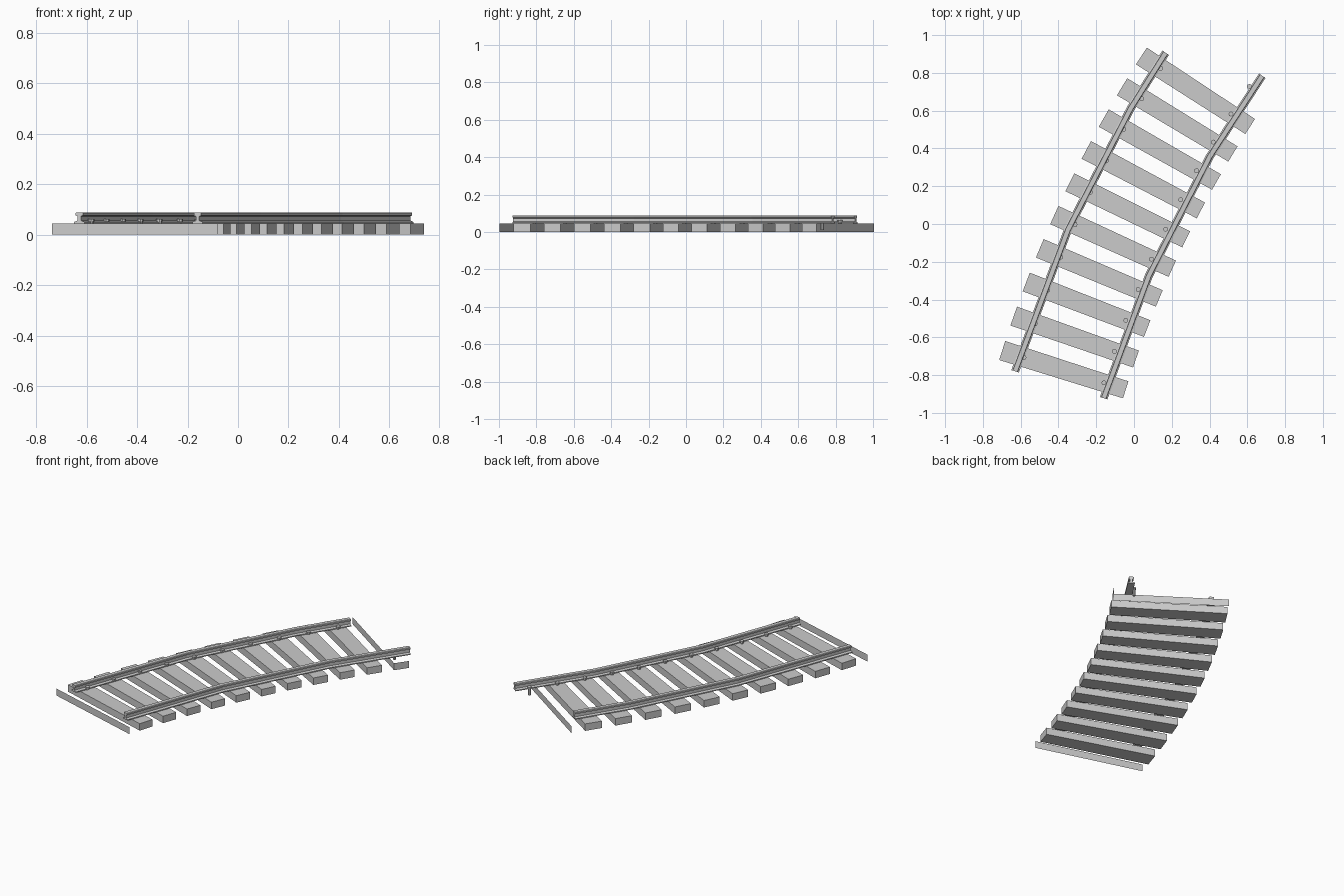
import bpy, bmesh, math

if "Cube" in bpy.data.objects:
    bpy.data.objects.remove(bpy.data.objects["Cube"])

# Track follows a gentle arc: s = distance along it, t = offset to its left
R, H0, P0 = 6.13, math.radians(25.3), (-0.0715, -0.012)
CX, CY = P0[0] + R * math.cos(H0), P0[1] - R * math.sin(H0)
STEP, HALF_LEN, HALF_W, TIE_H = 0.182, 0.343, 0.05, 0.045


def place(s, t, z):
    h = H0 + s / R
    return (CX - (R + t) * math.cos(h), CY + (R + t) * math.sin(h), z)


def finish(name, bm):
    mesh = bpy.data.meshes.new(name)
    bm.to_mesh(mesh)
    bm.free()
    obj = bpy.data.objects.new(name, mesh)
    bpy.context.collection.objects.link(obj)
    return obj


def sweep(name, profile, stations):
    """Extrude a closed (t, z) profile through stations along the arc."""
    bm = bmesh.new()
    rings = [[bm.verts.new(place(s, t, z)) for t, z in profile] for s in stations]
    n = len(profile)
    for a, b in zip(rings, rings[1:]):
        for i in range(n):
            j = (i + 1) % n
            bm.faces.new((a[i], a[j], b[j], b[i]))
    bm.faces.new(rings[0])
    bm.faces.new(rings[-1])
    bmesh.ops.recalc_face_normals(bm, faces=bm.faces)
    return finish(name, bm)


def panel(name, points):
    """Open vertical strip standing on the ground."""
    bm = bmesh.new()
    cols = [[bm.verts.new(place(s, t, z)) for z in (0, TIE_H)] for s, t in points]
    for a, b in zip(cols, cols[1:]):
        bm.faces.new((a[0], b[0], b[1], a[1]))
    return finish(name, bm)


def spike(name, s, t):
    x, y, _ = place(s, t, 0)
    bm = bmesh.new()
    rings = []
    for r, z in ((0.009, 0.01), (0.009, 0.053), (0.013, 0.053), (0.013, 0.063)):
        rings.append([bm.verts.new((x + r * math.cos(k * math.pi / 4),
                                    y + r * math.sin(k * math.pi / 4), z)) for k in range(8)])
    for a, b in zip(rings, rings[1:]):
        for k in range(8):
            j = (k + 1) % 8
            bm.faces.new((a[k], a[j], b[j], b[k]))
    bm.faces.new(rings[0][::-1])
    bm.faces.new(rings[-1])
    finish(name, bm)


# Ten sleepers
tie = [(-HALF_LEN, 0), (HALF_LEN, 0), (HALF_LEN, TIE_H), (-HALF_LEN, TIE_H)]
for i in range(1, 11):
    s = (i - 5.5) * STEP
    sweep(f"sleeper_{i}", tie, (s - HALF_W, s + HALF_W))

# Leftover faces of the neighbouring sleepers at both ends
s0, s1 = -5.5 * STEP + HALF_W, 5.5 * STEP - HALF_W
panel("front_end_board", [(s0, HALF_LEN), (s0, -HALF_LEN)])
panel("back_end_board", [(s1, HALF_LEN), (s1, -HALF_LEN), (s1 + 2 * HALF_W, -HALF_LEN)])

# Rails with an I-shaped section, in three straight pieces
half = [(0.021, 0.045), (0.021, 0.051), (0.007, 0.056), (0.007, 0.073),
        (0.015, 0.077), (0.015, 0.086), (0.012, 0.089)]
section = half + [(-t, z) for t, z in reversed(half)]
for name, t0, stations in (("left_rail", 0.245, (-0.90, -0.13, 0.565, 0.90)),
                           ("right_rail", -0.245, (-0.90, -0.18, 0.56, 1.09))):
    sweep(name, [(t + t0, z) for t, z in section], stations)

# Spikes on the inner side of each rail
for i in range(1, 12):
    s = (i - 5.5) * STEP
    if i < 11:
        spike(f"left_spike_{i}", s, 0.222)
    spike(f"right_spike_{i}", s, -0.222)
